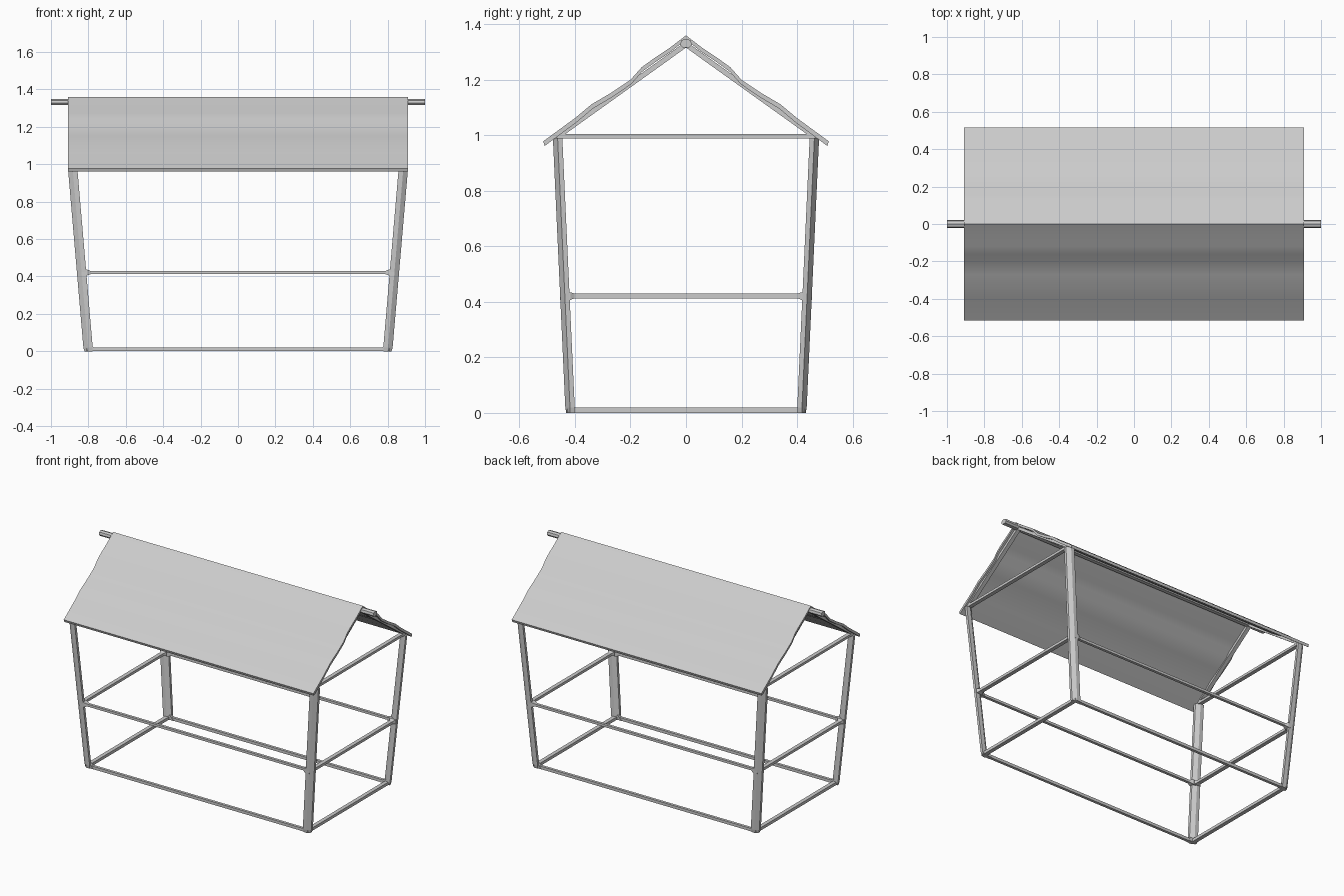
import bpy, bmesh
from mathutils import Vector

if "Cube" in bpy.data.objects:
    bpy.data.objects.remove(bpy.data.objects["Cube"])


def loft(name, rings):
    """Capped mesh through a list of equally sized point rings."""
    bm = bmesh.new()
    vs = [[bm.verts.new(p) for p in ring] for ring in rings]
    n = len(vs[0])
    for a, b in zip(vs, vs[1:]):
        for i in range(n):
            j = (i + 1) % n
            bm.faces.new((a[i], a[j], b[j], b[i]))
    bm.faces.new(vs[0])
    bm.faces.new(vs[-1])
    bmesh.ops.recalc_face_normals(bm, faces=bm.faces)
    me = bpy.data.meshes.new(name)
    bm.to_mesh(me)
    bm.free()
    ob = bpy.data.objects.new(name, me)
    bpy.context.collection.objects.link(ob)
    return ob


def beam(name, a, b, w, h, flare=1.0, flare_len=0.04):
    """Square beam from a to b, optionally flared at both ends."""
    a, b = Vector(a), Vector(b)
    d = (b - a).normalized()
    side = d.cross(Vector((0, 0, 1))).normalized()
    up = side.cross(d)
    steps = [(a, 1), (b, 1)]
    if flare > 1:
        steps = [(a, flare), (a + d * flare_len * 0.6, flare), (a + d * flare_len, 1),
                 (b - d * flare_len, 1), (b - d * flare_len * 0.6, flare), (b, flare)]
    rings = [[c + side * (s * u * w / 2) + up * (s * v * h / 2)
              for u, v in ((-1, -1), (1, -1), (1, 1), (-1, 1))] for c, s in steps]
    return loft(name, rings)


def post_xy(z):
    return 0.80 + 0.086 * z, 0.417 + 0.046 * z


HEX = ((-1, 1), (0, 1), (1, 0), (1, -1), (0, -1), (-1, 0))

# Splayed six-sided corner posts
for sx in (-1, 1):
    for sy in (-1, 1):
        rings = []
        for z, s in ((0, 0.85), (0.02, 1), (0.99, 1)):
            x, y = post_xy(z)
            rings.append([(sx * (x + u * 0.025 * s), sy * (y + v * 0.017 * s), z)
                          for u, v in HEX])
        loft("corner_post", rings)

# Long rails and end rails
for z, tall in ((0.01, 0.019), (0.421, 0.016)):
    x, y = post_xy(z)
    for s in (-1, 1):
        beam("long_rail", (-x, s * y, z), (x, s * y, z), 0.018, tall,
             1.9 if z > 0.1 else 1.0, 0.05)
for z, tall in ((0.01, 0.019), (0.421, 0.017), (0.997, 0.016)):
    x, y = post_xy(z)
    for s in (-1, 1):
        beam("end_rail", (s * x, -y, z), (s * x, y, z), 0.026, tall,
             1.6 if 0.1 < z < 0.9 else 1.0, 0.035)

# Sloping foot gussets at the bottom corners
for sx in (-1, 1):
    for sy in (-1, 1):
        x, y = post_xy(0)
        loft("foot_gusset", [[(sx * (x + 0.01), sy * (y + t), 0.001),
                              (sx * (x - 0.045), sy * (y + t), 0.001),
                              (sx * (x - 0.02), sy * (y + t), 0.03),
                              (sx * (x + 0.01), sy * (y + t), 0.03)]
                             for t in (-0.012, 0.012)])

# Gable rafters
for sx in (-1, 1):
    for sy in (-1, 1):
        beam("rafter", (sx * 0.885, sy * 0.468, 0.992), (sx * 0.885, 0, 1.327), 0.026, 0.018)

# Ridge pole poking out of both gables
POLE = ((-0.021, 1.327), (-0.012, 1.316), (0.012, 1.316),
        (0.021, 1.327), (0.017, 1.342), (0, 1.348), (-0.017, 1.342))
loft("ridge_pole", [[(x, y, z) for y, z in POLE] for x in (-1.0, 1.0)])

# Sagging sheet roof, one wavy slope per side
SLOPE = ((0, 1.36), (0.06, 1.314), (0.12, 1.274), (0.16, 1.245), (0.2, 1.2), (0.27, 1.153),
         (0.34, 1.112), (0.40, 1.062), (0.515, 0.978))
line = [(-y, z) for y, z in reversed(SLOPE)] + list(SLOPE[1:])
under = [(y * 0.988, z - 0.016) for y, z in reversed(line)]
roof = loft("roof_sheet", [[(x, y, z) for y, z in line + under] for x in (-0.91, 0.91)])
bpy.context.view_layer.objects.active = roof
roof.select_set(True)
bpy.ops.object.shade_smooth_by_angle(angle=0.5)
